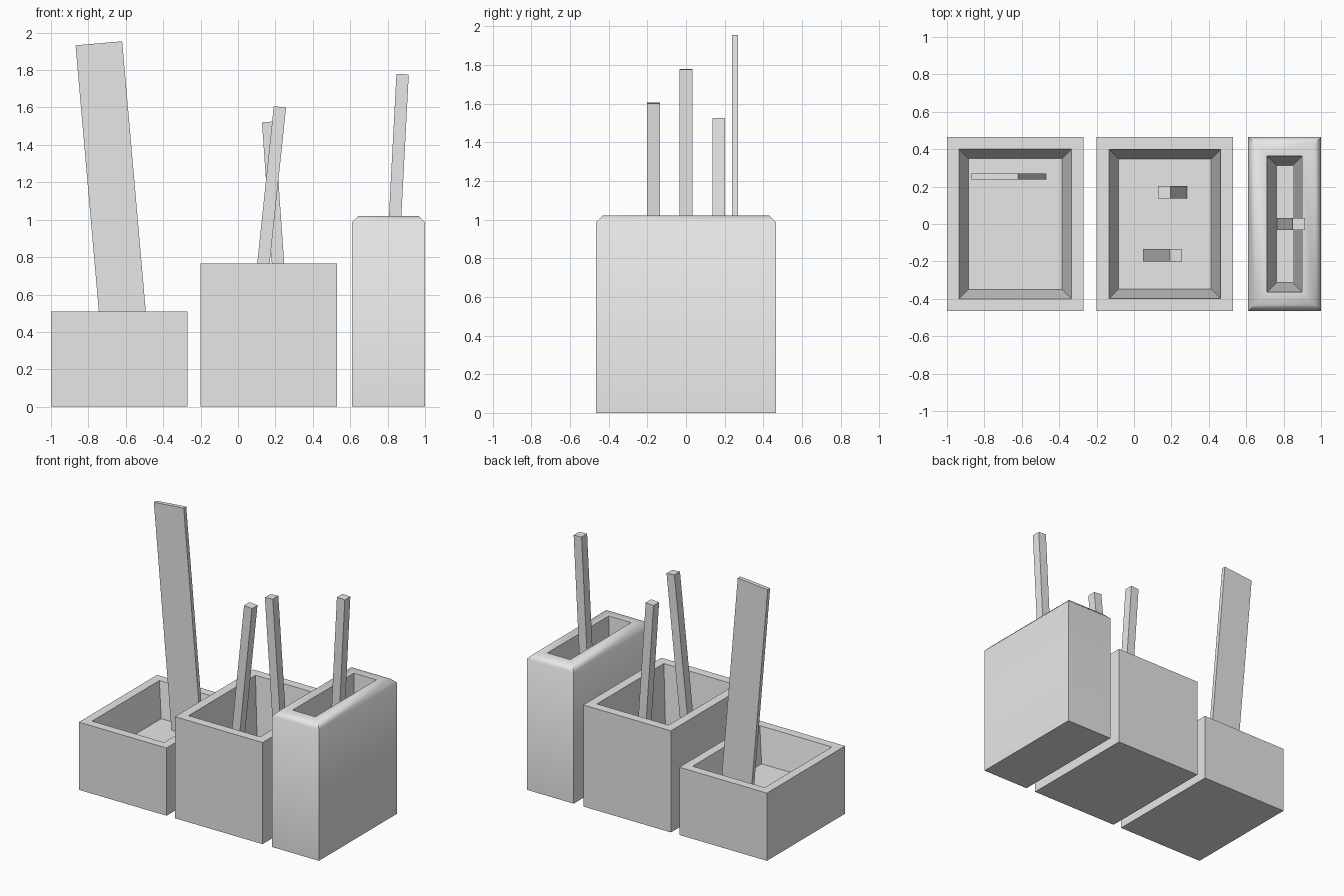
import bpy
import bmesh
from math import radians, cos, sin
from mathutils import Matrix

cube = bpy.data.objects.get("Cube")
if cube:
    bpy.data.objects.remove(cube, do_unlink=True)

grey = bpy.data.materials.new("plain_grey")
grey.use_nodes = True
colour = (0.8, 0.8, 0.8, 1)
grey.diffuse_color = colour
grey.node_tree.nodes["Principled BSDF"].inputs["Base Color"].default_value = colour

FLOOR = 0.255   # height of the floor inside every bin
TAPER = 0.05    # how far the inner walls lean in
HALF_DEPTH = 0.465


def finish(name, bm):
    bmesh.ops.recalc_face_normals(bm, faces=bm.faces)
    mesh = bpy.data.meshes.new(name)
    bm.to_mesh(mesh)
    bm.free()
    mesh.materials.append(grey)
    obj = bpy.data.objects.new(name, mesh)
    bpy.context.collection.objects.link(obj)
    return obj


def make_bin(name, x0, x1, height, wall, chamfer=0):
    """Open box from stacked rectangular rings, each given as (inset, height)."""
    rings = [(0, 0), (0, height - chamfer)]
    if chamfer:
        rings.append((chamfer, height))
    rings += [(wall, height), (wall + TAPER, FLOOR)]
    bm = bmesh.new()
    loops = []
    for inset, z in rings:
        a, b, d = x0 + inset, x1 - inset, HALF_DEPTH - inset
        loops.append([bm.verts.new((x, y, z))
                      for x, y in ((a, -d), (b, -d), (b, d), (a, d))])
    for low, high in zip(loops, loops[1:]):
        for i in range(4):
            j = (i + 1) % 4
            bm.faces.new((low[i], low[j], high[j], high[i]))
    bm.faces.new(loops[0])
    bm.faces.new(loops[-1])
    return finish(name, bm)


def make_stick(name, top_x, top_z, y, tilt, width, thickness):
    """Straight bar leaning sideways, from its top centre down to the floor."""
    angle = radians(tilt)
    length = (top_z - FLOOR) / cos(angle)
    centre = (top_x - sin(angle) * length / 2, y, top_z - cos(angle) * length / 2)
    bm = bmesh.new()
    bmesh.ops.create_cube(bm, size=1, matrix=(
        Matrix.Translation(centre) @ Matrix.Rotation(angle, 4, 'Y')
        @ Matrix.Diagonal((width, thickness, length, 1))))
    return finish(name, bm)


# Bins rising in three steps
make_bin("low_bin", -1, -0.27, 0.51, 0.065)
make_bin("middle_bin", -0.2, 0.53, 0.765, 0.067)
tall_bin = make_bin("tall_bin", 0.61, 1, 1.02, 0.101, chamfer=0.033)

# Ruler and pencils standing in the bins
make_stick("ruler", -0.744, 1.943, 0.254, -5, 0.25, 0.03)
make_stick("front_pencil", 0.224, 1.603, -0.168, 6, 0.066, 0.066)
make_stick("back_pencil", 0.161, 1.523, 0.17, -4, 0.066, 0.066)
make_stick("side_pencil", 0.88, 1.778, 0, 3, 0.066, 0.066)

# Soft shading over the chamfered rim
bpy.ops.object.select_all(action='DESELECT')
tall_bin.select_set(True)
bpy.context.view_layer.objects.active = tall_bin
bpy.ops.object.shade_smooth_by_angle(angle=radians(50))
